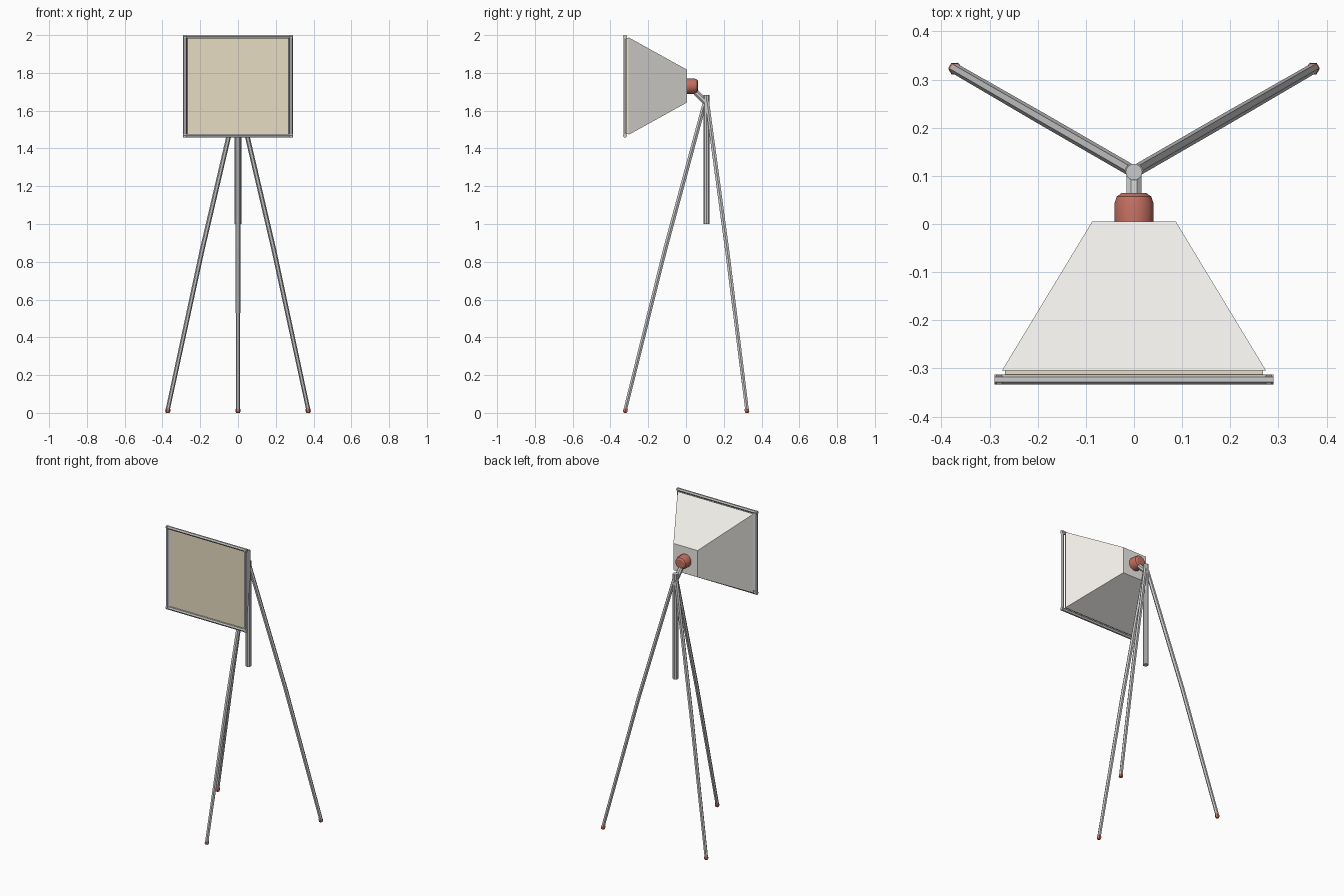
import bpy, bmesh, math
from mathutils import Vector, Matrix

if "Cube" in bpy.data.objects:
    bpy.data.objects.remove(bpy.data.objects["Cube"])

CZ = 1.73          # height of the lamp axis
HUB = Vector((0, 0.108, 0))


def material(name, rgb):
    m = bpy.data.materials.new(name)
    m.diffuse_color = (*rgb, 1)
    m.use_nodes = True
    m.node_tree.nodes["Principled BSDF"].inputs["Base Color"].default_value = m.diffuse_color
    return m


RED = material("red_plastic", (0.55, 0.16, 0.12))
CLOTH = material("shade_cloth", (0.86, 0.84, 0.80))
TAN = material("diffuser_cloth", (0.80, 0.72, 0.54))


def finish(name, bm, mat=None):
    bmesh.ops.recalc_face_normals(bm, faces=bm.faces)
    me = bpy.data.meshes.new(name)
    bm.to_mesh(me)
    bm.free()
    ob = bpy.data.objects.new(name, me)
    bpy.context.collection.objects.link(ob)
    if mat:
        me.materials.append(mat)
    return ob


def loft(name, rings, mat=None):
    """Closed skin through rings of equal point count."""
    bm = bmesh.new()
    vs = [[bm.verts.new(p) for p in r] for r in rings]
    n = len(vs[0])
    for a, b in zip(vs, vs[1:]):
        for i in range(n):
            j = (i + 1) % n
            bm.faces.new((a[i], a[j], b[j], b[i]))
    bm.faces.new(vs[0])
    bm.faces.new(vs[-1])
    return finish(name, bm, mat)


def tube(name, points, radii, sides, mat=None, spin=0.0):
    """Round or faceted bar following a nearly straight path."""
    pts = [Vector(p) for p in points]
    q = (pts[-1] - pts[0]).to_track_quat('Z', 'Y')
    rings = []
    for p, r in zip(pts, radii):
        rings.append([p + q @ Vector((r * math.cos(spin + math.tau * i / sides),
                                      r * math.sin(spin + math.tau * i / sides), 0))
                      for i in range(sides)])
    return loft(name, rings, mat)


def rect(hx, hz, y):
    return [(sx * hx, y, CZ + sz * hz) for sx, sz in ((-1, -1), (1, -1), (1, 1), (-1, 1))]


# lamp shade and front diffuser
loft("lamp_shade", [rect(0.274, 0.258, -0.304), rect(0.087, 0.087, 0.005)], CLOTH)
loft("diffuser", [rect(0.268, 0.254, -0.315), rect(0.268, 0.254, -0.300)], TAN)

# front frame of four hexagonal bars
fx, fz, fy, fr = 0.28, 0.262, -0.323, 0.0105
for s, side in ((-1, "left"), (1, "right")):
    tube("frame_" + side, [(s * fx, fy, CZ - fz - 0.008), (s * fx, fy, CZ + fz + 0.008)],
         [fr, fr], 6)
for s, side in ((-1, "bottom"), (1, "top")):
    tube("frame_" + side, [(-fx - 0.01, fy, CZ + s * fz), (fx + 0.01, fy, CZ + s * fz)],
         [fr, fr], 6)

# rounded knob behind the shade
knob = tube("lamp_knob", [(0, y, CZ) for y in (0.003, 0.043, 0.057, 0.064)],
            [0.042, 0.042, 0.037, 0.027], 12, RED, math.pi / 12)

# tilting arm and centre pole
tube("tilt_arm", [(0, 0.035, 1.715), (0, 0.108, 1.64)], [0.0165] * 2, 8, None, math.pi / 8)
tube("centre_pole", [HUB + Vector((0, 0, 1.0)), HUB + Vector((0, 0, 1.683))],
     [0.0175] * 2, 10)

# three slightly bent legs with red feet
for name, ang in (("front", -90), ("right", 30), ("left", 150)):
    d = Vector((math.cos(math.radians(ang)), math.sin(math.radians(ang)), 0))
    path = [HUB + d * r + Vector((0, 0, z))
            for r, z in ((0.008, 1.645), (0.22, 0.86), (0.43, 0.015))]
    tube(name + "_leg", path, [0.0125, 0.0125, 0.011], 6)
    foot = HUB + d * 0.432
    tube(name + "_foot", [foot + Vector((0, 0, z)) - d * z * 0.25 for z in (0, 0.006, 0.018, 0.025)],
         [0.009, 0.0135, 0.0135, 0.010], 6, RED)

bpy.ops.object.select_all(action='DESELECT')
knob.select_set(True)
bpy.context.view_layer.objects.active = knob
bpy.ops.object.shade_smooth_by_angle(angle=math.radians(35))
